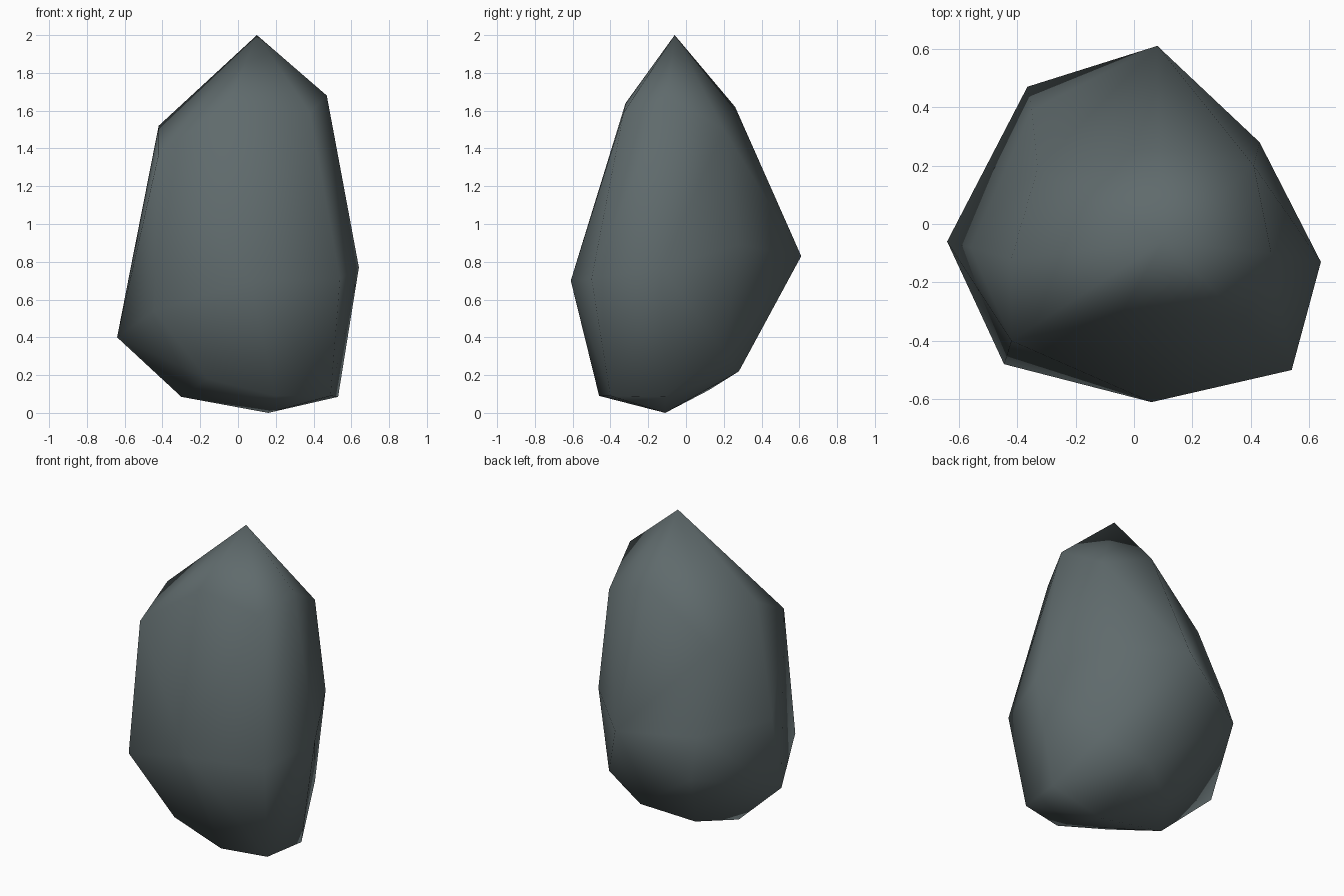
import bpy, bmesh

# Rock corner points, from the tip down to the base
tip = [(0.10, -0.06, 2.0)]
shoulders = [(0.47, -0.10, 1.68), (0.38, -0.33, 1.59), (-0.05, -0.32, 1.64),
             (0.41, 0.20, 1.50), (0.085, 0.26, 1.62), (-0.42, -0.12, 1.52),
             (-0.42, -0.40, 1.37), (-0.33, 0.19, 1.31)]
belly = [(0.64, -0.13, 0.77), (0.54, -0.50, 0.71), (0.06, -0.61, 0.70),
         (-0.445, -0.48, 0.54), (-0.56, -0.08, 0.81), (-0.35, 0.39, 0.82),
         (-0.365, 0.47, 0.58), (0.08, 0.61, 0.83), (0.43, 0.28, 0.89),
         (-0.64, -0.06, 0.40)]
base = [(0.53, -0.11, 0.085), (0.49, -0.40, 0.09), (0.20, -0.46, 0.09),
        (-0.16, -0.42, 0.18), (-0.30, -0.11, 0.085), (-0.15, 0.12, 0.12),
        (0.13, 0.28, 0.22), (0.41, 0.20, 0.33), (0.16, -0.11, 0.0)]

# Wrap the points in a convex skin
bm = bmesh.new()
for p in tip + shoulders + belly + base:
    bm.verts.new(p)
bmesh.ops.convex_hull(bm, input=bm.verts[:])
loose = [v for v in bm.verts if not v.link_faces]
bmesh.ops.delete(bm, geom=loose, context='VERTS')
bmesh.ops.recalc_face_normals(bm, faces=bm.faces[:])
for f in bm.faces:
    f.smooth = True

mesh = bpy.data.meshes.new("rock")
bm.to_mesh(mesh)
bm.free()
rock = bpy.data.objects.new("rock", mesh)
bpy.context.collection.objects.link(rock)

# Dark slate colour
slate = bpy.data.materials.new("dark slate")
slate.diffuse_color = (0.115, 0.145, 0.15, 1)
mesh.materials.append(slate)
